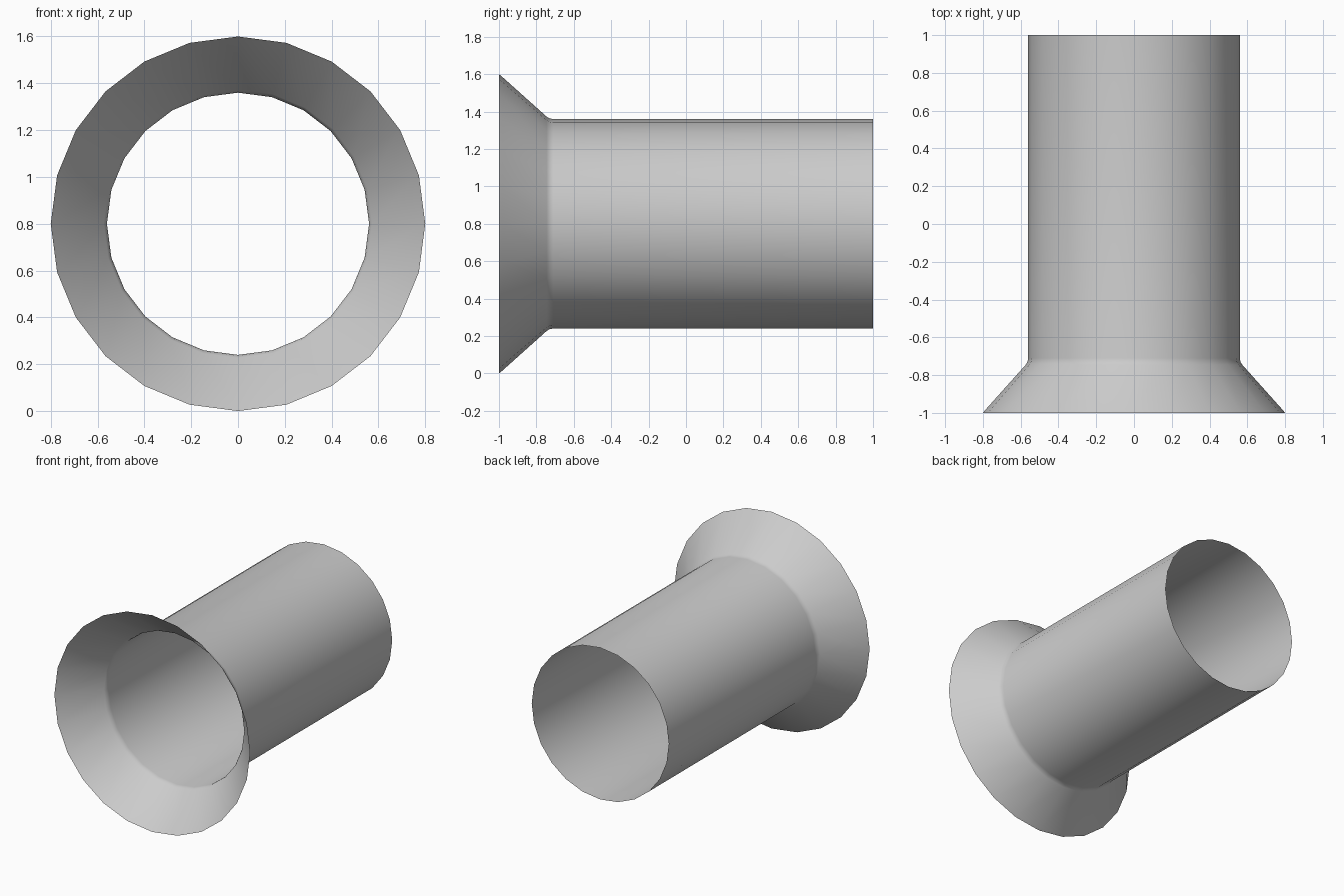
import bpy, bmesh, math

if "Cube" in bpy.data.objects:
    bpy.data.objects.remove(bpy.data.objects["Cube"])

SIDES = 24
CENTRE_Z = 0.8
# (y, radius) from the flared mouth to the open back end
PROFILE = [(-1.0, 0.8), (-0.985, 0.788), (-0.745, 0.573),
           (-0.73, 0.564), (-0.71, 0.56), (1.0, 0.56)]

# Flared open pipe: rings joined by quads, single-walled
bm = bmesh.new()
rings = []
for y, r in PROFILE:
    rings.append([bm.verts.new((r * math.cos(a), y, CENTRE_Z + r * math.sin(a)))
                  for a in (2 * math.pi * i / SIDES for i in range(SIDES))])
for front, back in zip(rings, rings[1:]):
    for i in range(SIDES):
        j = (i + 1) % SIDES
        face = bm.faces.new((front[j], front[i], back[i], back[j]))
        face.smooth = True
bmesh.ops.recalc_face_normals(bm, faces=bm.faces)

mesh = bpy.data.meshes.new("flared_pipe")
bm.to_mesh(mesh)
bm.free()
pipe = bpy.data.objects.new("flared_pipe", mesh)
bpy.context.collection.objects.link(pipe)
